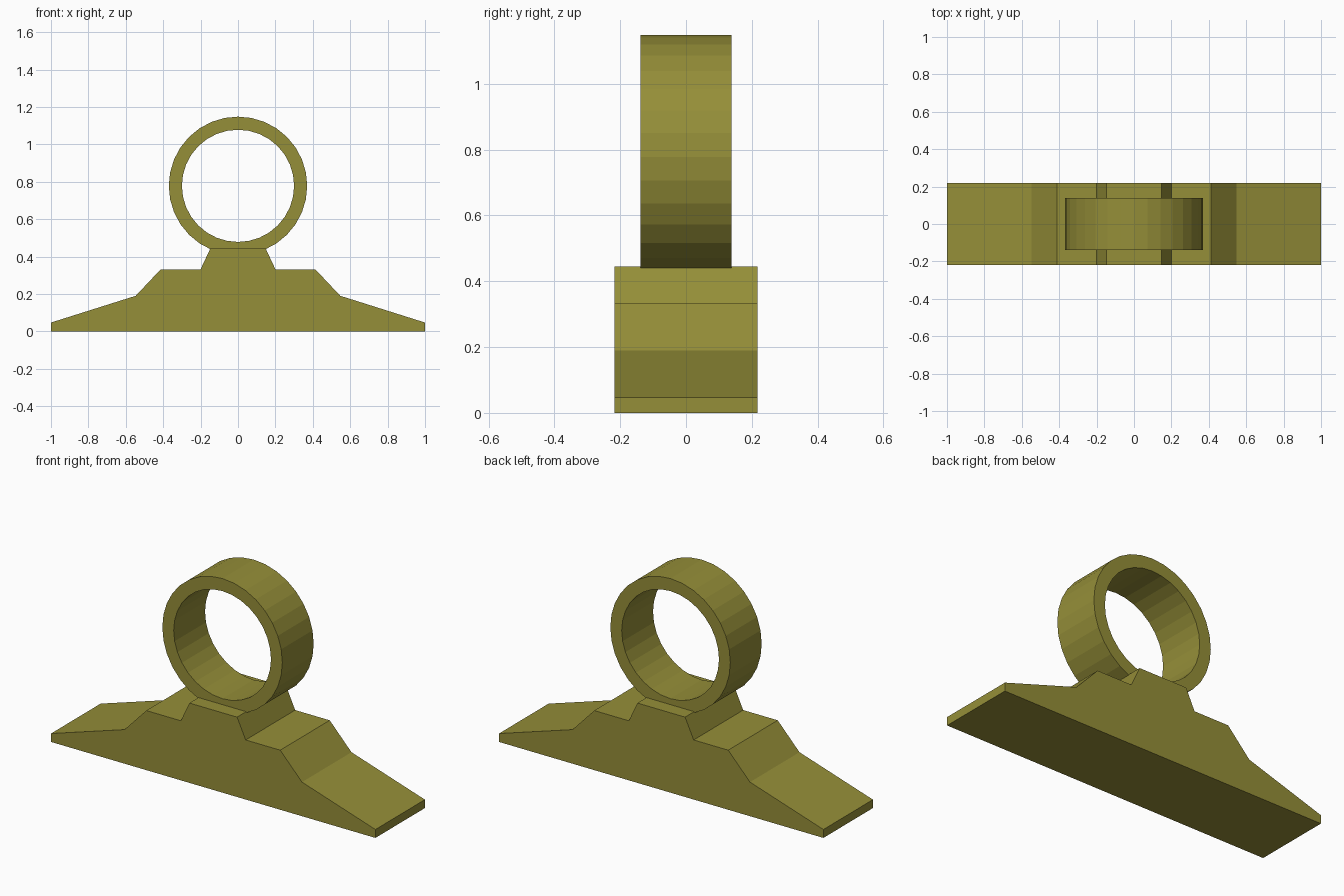
import bpy, bmesh, math

if "Cube" in bpy.data.objects:
    bpy.data.objects.remove(bpy.data.objects["Cube"])

olive = bpy.data.materials.new("olive")
olive.diffuse_color = (0.30, 0.272, 0.04, 1)
olive.use_nodes = True
olive.node_tree.nodes["Principled BSDF"].inputs["Base Color"].default_value = olive.diffuse_color


def finish(name, bm):
    bmesh.ops.recalc_face_normals(bm, faces=bm.faces[:])
    mesh = bpy.data.meshes.new(name)
    bm.to_mesh(mesh)
    bm.free()
    mesh.materials.append(olive)
    obj = bpy.data.objects.new(name, mesh)
    bpy.context.collection.objects.link(obj)
    return obj


# Stepped base with neck: mirrored front profile extruded along y
half = [(1, 0), (1, 0.047), (0.547, 0.19), (0.413, 0.332),
        (0.2, 0.332), (0.147, 0.445)]
profile = half + [(-x, z) for x, z in reversed(half)]
DEPTH = 0.218
bm = bmesh.new()
face = bm.faces.new([bm.verts.new((x, -DEPTH, z)) for x, z in profile])
ext = bmesh.ops.extrude_face_region(bm, geom=[face])
bmesh.ops.translate(bm, vec=(0, 2 * DEPTH, 0),
                    verts=[v for v in ext["geom"] if isinstance(v, bmesh.types.BMVert)])
finish("stepped_base", bm)

# Flat-sided ring sunk slightly into the neck
SIDES, CENTRE, HALF_WIDTH = 32, 0.778, 0.138
section = [(0.37, -HALF_WIDTH), (0.37, HALF_WIDTH), (0.30, HALF_WIDTH), (0.30, -HALF_WIDTH)]
bm = bmesh.new()
loops = []
for i in range(SIDES):
    a = 2 * math.pi * i / SIDES
    loops.append([bm.verts.new((r * math.cos(a), y, CENTRE + r * math.sin(a)))
                  for r, y in section])
for i in range(SIDES):
    p, q = loops[i], loops[(i + 1) % SIDES]
    for j in range(4):
        k = (j + 1) % 4
        bm.faces.new((p[j], p[k], q[k], q[j]))
finish("ring", bm)
